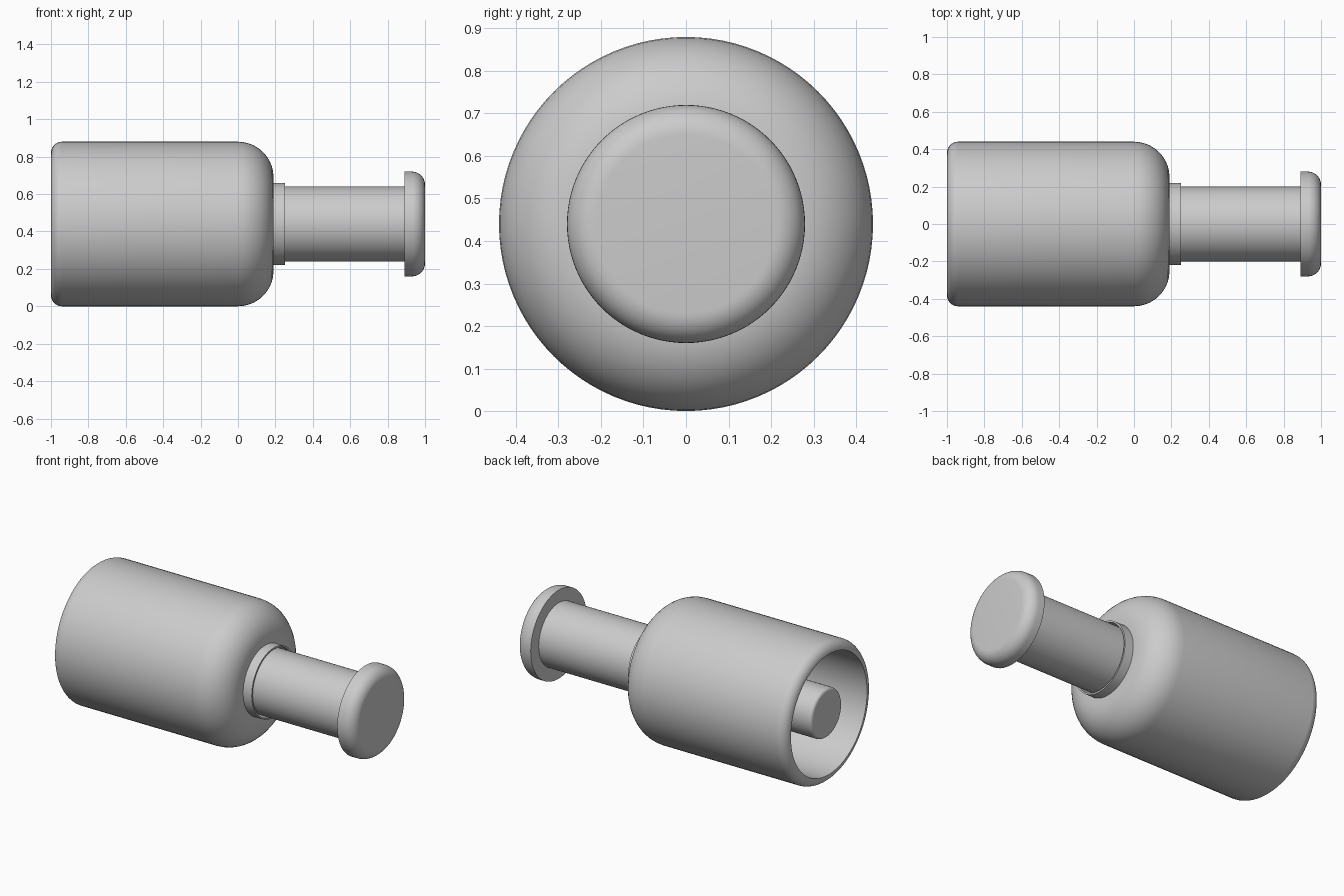
import bpy, bmesh, math
from mathutils import Vector

cube = bpy.data.objects.get("Cube")
if cube:
    bpy.data.objects.remove(cube)

GREY = (0.6, 0.6, 0.6)
AXIS_Z = 0.44
SEGMENTS = 96

material = bpy.data.materials.new("plain grey")
material.use_nodes = True
material.diffuse_color = (*GREY, 1)
material.node_tree.nodes["Principled BSDF"].inputs["Base Color"].default_value = (*GREY, 1)


def fillet(x, r, radius, start, end, steps=10):
    """Arc points in the (x, radius) plane, centred on (x, r), angles in degrees."""
    angles = [math.radians(start + (end - start) * i / steps) for i in range(steps + 1)]
    return [(x + radius * math.cos(a), r + radius * math.sin(a)) for a in angles]


def lathe(name, profile, closed=False):
    """Turn an (x, radius) profile around the long axis."""
    bm = bmesh.new()
    verts = [bm.verts.new((x, 0, r)) for x, r in profile]
    pairs = list(zip(verts, verts[1:]))
    if closed:
        pairs.append((verts[-1], verts[0]))
    edges = [bm.edges.new(p) for p in pairs]
    bmesh.ops.spin(bm, geom=verts + edges, cent=(0, 0, 0), axis=(1, 0, 0),
                   angle=math.tau, steps=SEGMENTS, use_duplicate=False)
    bmesh.ops.remove_doubles(bm, verts=bm.verts, dist=0.0001)
    bmesh.ops.recalc_face_normals(bm, faces=bm.faces)
    bmesh.ops.translate(bm, verts=bm.verts, vec=Vector((0, 0, AXIS_Z)))
    mesh = bpy.data.meshes.new(name)
    bm.to_mesh(mesh)
    bm.free()
    mesh.materials.append(material)
    obj = bpy.data.objects.new(name, mesh)
    bpy.context.collection.objects.link(obj)
    bpy.ops.object.select_all(action="DESELECT")
    obj.select_set(True)
    bpy.context.view_layer.objects.active = obj
    bpy.ops.object.shade_smooth_by_angle(angle=math.radians(30))
    return obj


# Hollow cup: rounded rim, rounded shoulder, then back along the inside
outer = fillet(-0.94, 0.38, 0.06, 180, 90) + fillet(0.0, 0.25, 0.19, 90, 0)
inner = [(0.19, 0.215), (0.13, 0.215)] + fillet(0.0, 0.25, 0.13, 0, 90)
lathe("cup_shell", outer + inner, closed=True)

# Guide collar around the stem
lathe("guide_collar", [(0.17, 0.21), (0.17, 0.22), (0.25, 0.22), (0.25, 0.21)], closed=True)

# Plunger: inner pin, stem and rounded push cap in one turned piece
pin = [(-0.985, 0)] + fillet(-0.965, 0.135, 0.02, 180, 90)
stem = [(0.12, 0.155), (0.12, 0.2), (0.89, 0.2)]
cap = [(0.89, 0.28)] + fillet(0.93, 0.21, 0.07, 90, 0) + [(1.0, 0)]
lathe("plunger", pin + stem + cap)
